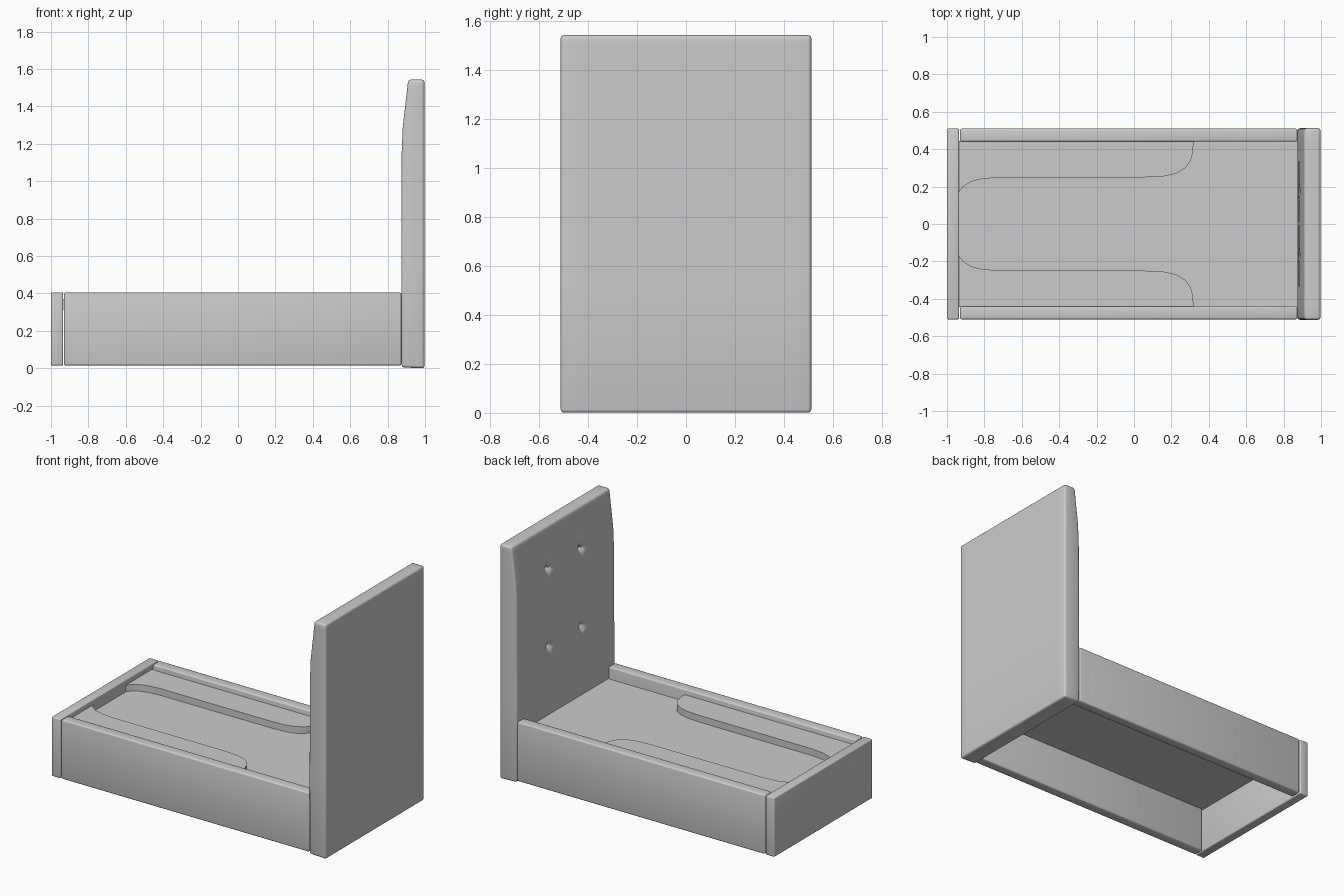
import bpy, bmesh, math

if "Cube" in bpy.data.objects:
    bpy.data.objects.remove(bpy.data.objects["Cube"])


def finish(name, bm):
    bmesh.ops.recalc_face_normals(bm, faces=bm.faces[:])
    me = bpy.data.meshes.new(name)
    bm.to_mesh(me)
    bm.free()
    ob = bpy.data.objects.new(name, me)
    bpy.context.collection.objects.link(ob)
    bpy.ops.object.select_all(action='DESELECT')
    bpy.context.view_layer.objects.active = ob
    ob.select_set(True)
    bpy.ops.object.shade_smooth_by_angle(angle=math.radians(35))
    return ob


def extrude(points, vec):
    """Closed solid from a 3D outline."""
    bm = bmesh.new()
    face = bm.faces.new([bm.verts.new(p) for p in points])
    r = bmesh.ops.extrude_face_region(bm, geom=[face], use_keep_orig=True)
    verts = [g for g in r['geom'] if isinstance(g, bmesh.types.BMVert)]
    bmesh.ops.translate(bm, verts=verts, vec=vec)
    bmesh.ops.recalc_face_normals(bm, faces=bm.faces[:])
    return bm


def bevel(bm, width, edges=None):
    bmesh.ops.bevel(bm, geom=edges or bm.edges[:], offset=width, segments=3,
                    profile=0.5, affect='EDGES', clamp_overlap=True)


def box(name, x0, x1, y0, y1, z0, z1, r=0):
    bm = extrude([(x0, y0, z0), (x1, y0, z0), (x1, y1, z0), (x0, y1, z0)],
                 (0, 0, z1 - z0))
    if r:
        bevel(bm, r)
    return finish(name, bm)


# Footboard, deck and side rails
box('footboard', -1.0, -0.935, -0.51, 0.51, 0.015, 0.405, 0.008)
box('deck', -0.94, 0.885, -0.445, 0.445, 0.315, 0.326)
for side, tag in ((-1, 'front'), (1, 'back')):
    y0, y1 = sorted((0.44 * side, 0.51 * side))
    box(tag + '_side_rail', -0.93, 0.873, y0, y1, 0.015, 0.405, 0.01)

# Raised side pads with curved inner edges
edge = [(-0.938, 0.165), (-0.915, 0.198), (-0.88, 0.222), (-0.83, 0.238),
        (-0.74, 0.248), (0.08, 0.25), (0.17, 0.256), (0.23, 0.272),
        (0.275, 0.3), (0.302, 0.337), (0.315, 0.38), (0.318, 0.443),
        (-0.938, 0.443)]
for side, tag in ((-1, 'front'), (1, 'back')):
    bm = extrude([(x, y * side, 0.322) for x, y in edge], (0, 0, 0.048))
    finish(tag + '_side_pad', bm)

# Headboard body from its side profile
profile = [(0.875, 0.005), (0.873, 0.5), (0.875, 1.15), (0.881, 1.29),
           (0.91, 1.543), (0.997, 1.543), (0.997, 0.0)]
bm = extrude([(x, -0.512, z) for x, z in profile], (0, 1.024, 0))
sharp = [e for e in bm.edges if e.calc_face_angle(0) > math.radians(40)]
bevel(bm, 0.014, sharp)

# Fine grid cuts, then tufted dents with cross-shaped creases
N = 64
cuts = [((0, -0.44 + 0.88 * i / N, 0), (0, 1, 0)) for i in range(N + 1)]
cuts += [((0, 0, 0.53 + 0.98 * i / N), (0, 0, 1)) for i in range(N + 1)]
for co, no in cuts:
    bmesh.ops.bisect_plane(bm, geom=bm.verts[:] + bm.edges[:] + bm.faces[:],
                           plane_co=co, plane_no=no)
for v in bm.verts:
    if v.co.x > 0.93 or abs(v.co.y) > 0.46:
        continue
    dent = 0
    for ty in (-0.172, 0.172):
        for tz in (0.77, 1.28):
            a, b = abs(v.co.y - ty), abs(v.co.z - tz)
            dent += 0.022 * math.exp(-(a * a + b * b) / 0.0005)
            for s, t in ((a, b), (b, a)):
                dent += 0.007 * max(0, 1 - s / 0.17) * math.exp(-(t / 0.012) ** 2)
    v.co.x += dent
finish('headboard', bm)
